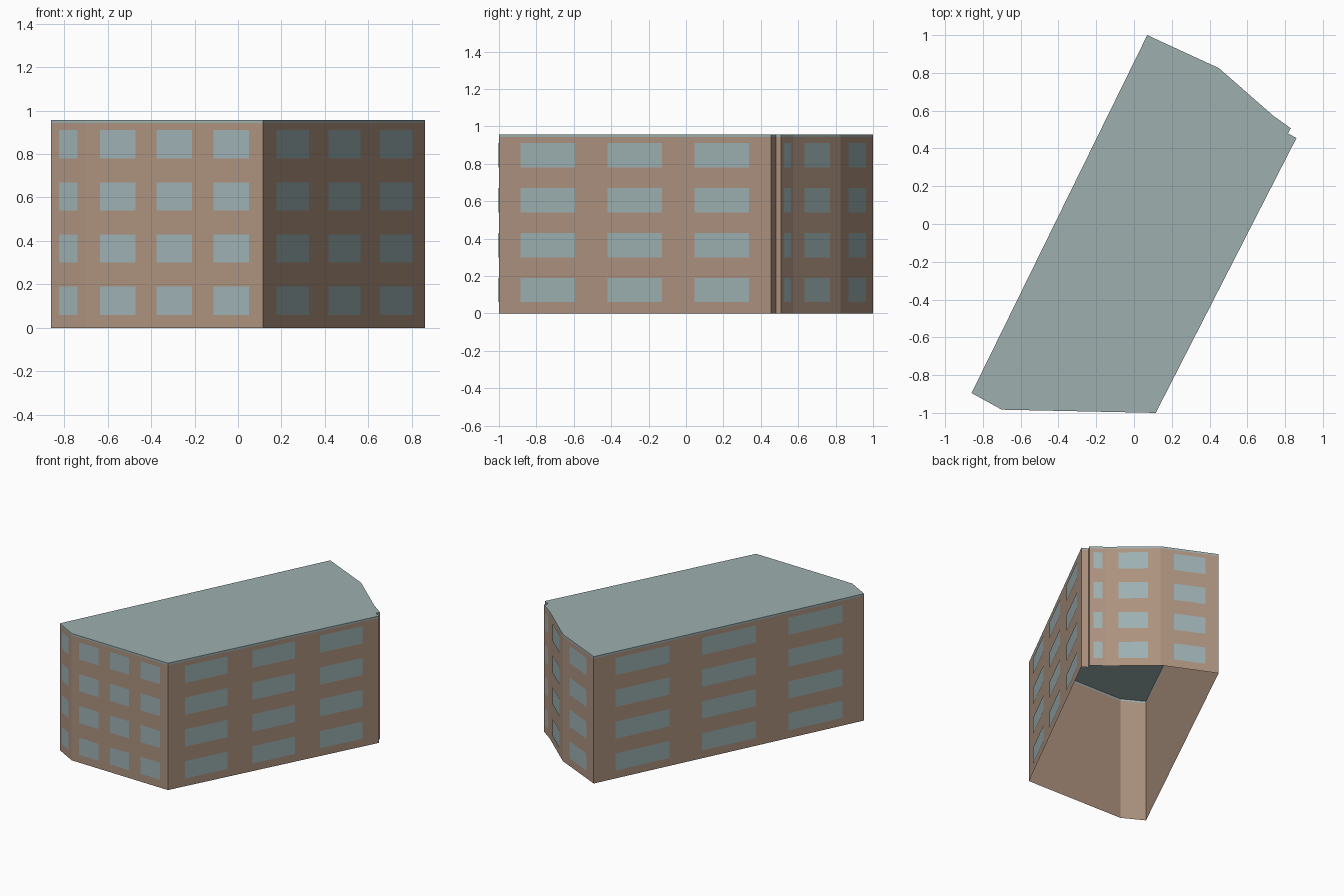
import bpy
import bmesh
from mathutils import Vector

cube = bpy.data.objects.get("Cube")
if cube:
    bpy.data.objects.remove(cube)


def material(name, rgb):
    mat = bpy.data.materials.new(name)
    mat.use_nodes = True
    colour = (*rgb, 1)
    mat.diffuse_color = colour
    mat.node_tree.nodes["Principled BSDF"].inputs["Base Color"].default_value = colour
    return mat


brown = material("brown wall", (0.42, 0.29, 0.215))
glass = material("pale blue glass", (0.34, 0.44, 0.45))
slate = material("grey blue roof", (0.34, 0.43, 0.43))

# Footprint corners, counter-clockwise, each with the window columns of the wall that follows
footprint = [
    ((-0.86, -0.895), 1), ((-0.70, -0.983), 3), ((0.115, -1.0), 3),
    ((0.86, 0.455), 0), ((0.815, 0.48), 0), ((0.83, 0.507), 1),
    ((0.735, 0.575), 1), ((0.45, 0.825), 1), ((0.07, 1.0), 3),
]
corners = [Vector((*p, 0)) for p, _ in footprint]
UP = Vector((0, 0, 1))
EAVES, TOP, STOREY, STOREYS = 0.942, 0.957, 0.24, 4
SILL, HEAD, PROUD = 0.06, 0.19, 0.003
# Centre fractions and half width of the windows for each column count
COLUMNS = {0: ([], 0), 1: ([0.5], 0.27), 3: ([0.18, 0.5, 0.82], 0.1)}


def build(name, mat, make):
    bm = bmesh.new()
    make(bm)
    mesh = bpy.data.meshes.new(name)
    bm.to_mesh(mesh)
    bm.free()
    mesh.materials.append(mat)
    obj = bpy.data.objects.new(name, mesh)
    bpy.context.collection.objects.link(obj)
    return obj


def quad(bm, a, b, low, high):
    points = (a + UP * low, b + UP * low, b + UP * high, a + UP * high)
    bm.faces.new([bm.verts.new(p) for p in points])


def edges():
    return zip(corners, corners[1:] + corners[:1])


# Outer walls, open underneath
def make_walls(bm):
    for a, b in edges():
        quad(bm, a, b, 0, EAVES)
    bmesh.ops.remove_doubles(bm, verts=bm.verts, dist=0.0001)


# Flat roof with its thin edge band
def make_roof(bm):
    for a, b in edges():
        quad(bm, a, b, EAVES, TOP)
    bm.faces.new([bm.verts.new(c + UP * TOP) for c in corners])
    bmesh.ops.remove_doubles(bm, verts=bm.verts, dist=0.0001)


# Window panes just proud of each wall
def make_windows(bm):
    for (a, b), (_, count) in zip(edges(), footprint):
        along = b - a
        out = along.cross(UP).normalized() * PROUD
        centres, half = COLUMNS[count]
        for centre in centres:
            left = a + along * (centre - half) + out
            right = a + along * (centre + half) + out
            for floor in range(STOREYS):
                quad(bm, left, right, SILL + floor * STOREY, HEAD + floor * STOREY)


build("outer_walls", brown, make_walls)
build("flat_roof", slate, make_roof)
build("window_panes", glass, make_windows)
